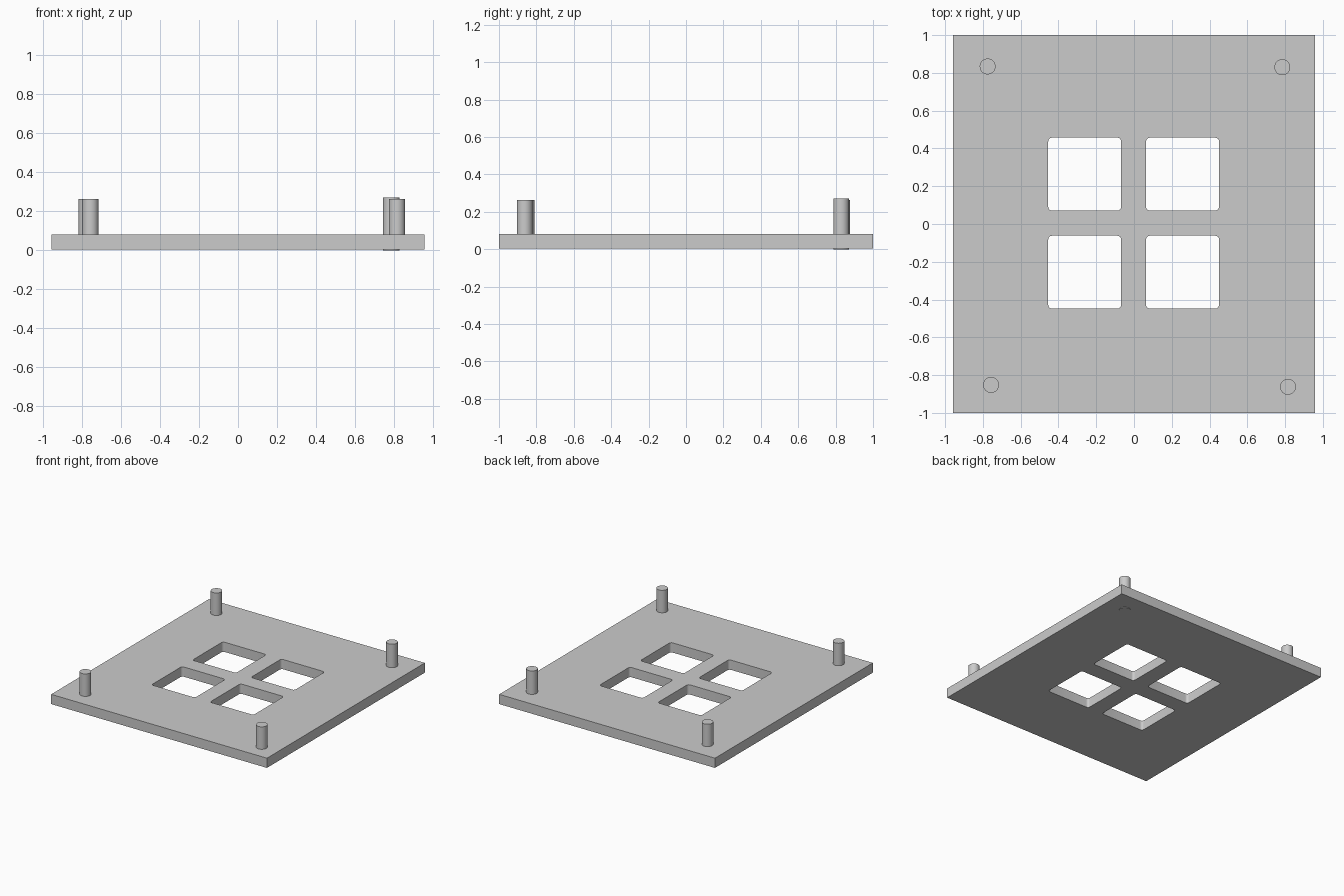
import bpy
import math
from mathutils import Vector

cube = bpy.data.objects.get("Cube")
if cube:
    bpy.data.objects.remove(cube, do_unlink=True)

# One plain grey for everything
grey = bpy.data.materials.new("plain_grey")
grey.use_nodes = True
colour = (0.6, 0.6, 0.6, 1.0)
grey.diffuse_color = colour
grey.node_tree.nodes["Principled BSDF"].inputs["Base Color"].default_value = colour

PLATE_BOTTOM, PLATE_TOP = 0.004, 0.082


def rounded_square(cx, cy, half, radius, steps=5):
    """Outline points of a square with rounded corners."""
    points = []
    for corner in range(4):
        start = corner * math.pi / 2
        diagonal = start + math.pi / 4
        reach = (half - radius) * math.sqrt(2)
        centre = Vector((cx + reach * math.cos(diagonal), cy + reach * math.sin(diagonal)))
        for i in range(steps + 1):
            a = start + i / steps * math.pi / 2
            points.append(centre + radius * Vector((math.cos(a), math.sin(a))))
    return points


def add_outline(curve, points):
    spline = curve.splines.new("POLY")
    spline.points.add(len(points) - 1)
    for target, p in zip(spline.points, points):
        target.co = (p[0], p[1], 0, 1)
    spline.use_cyclic_u = True


# Base plate with four rounded windows, as an extruded outline with holes
curve = bpy.data.curves.new("base_plate", "CURVE")
curve.dimensions = "2D"
curve.fill_mode = "BOTH"
curve.extrude = (PLATE_TOP - PLATE_BOTTOM) / 2
add_outline(curve, [(-0.957, -1), (0.957, -1), (0.957, 1), (-0.957, 1)])
for x in (-0.261, 0.257):
    for y in (-0.255, 0.264):
        add_outline(curve, rounded_square(x, y, 0.193, 0.02))
plate = bpy.data.objects.new("base_plate", curve)
plate.location.z = (PLATE_TOP + PLATE_BOTTOM) / 2
bpy.context.collection.objects.link(plate)
bpy.ops.object.select_all(action="DESELECT")
plate.select_set(True)
bpy.context.view_layer.objects.active = plate
bpy.ops.object.convert(target="MESH")
plate = bpy.context.object
plate.data.materials.clear()
plate.data.materials.append(grey)
bpy.ops.object.mode_set(mode="EDIT")
bpy.ops.mesh.select_all(action="SELECT")
bpy.ops.mesh.remove_doubles(threshold=0.0001)
bpy.ops.mesh.normals_make_consistent(inside=False)
bpy.ops.object.mode_set(mode="OBJECT")
bpy.ops.object.shade_smooth_by_angle(angle=math.radians(30))

# Corner pegs, slightly uneven; one pokes just through the underside
pegs = {
    "front_left_peg": (0.815, -0.862, 0.01, 0.262),
    "front_right_peg": (-0.757, -0.852, 0.01, 0.262),
    "back_left_peg": (0.785, 0.83, 0.0, 0.27),
    "back_right_peg": (-0.775, 0.834, 0.01, 0.262),
}
for name, (x, y, bottom, top) in pegs.items():
    bpy.ops.mesh.primitive_cylinder_add(
        vertices=32, radius=0.042, depth=top - bottom, location=(x, y, (top + bottom) / 2))
    peg = bpy.context.object
    peg.name = name
    peg.data.materials.append(grey)
    bpy.ops.object.shade_smooth_by_angle(angle=math.radians(30))
